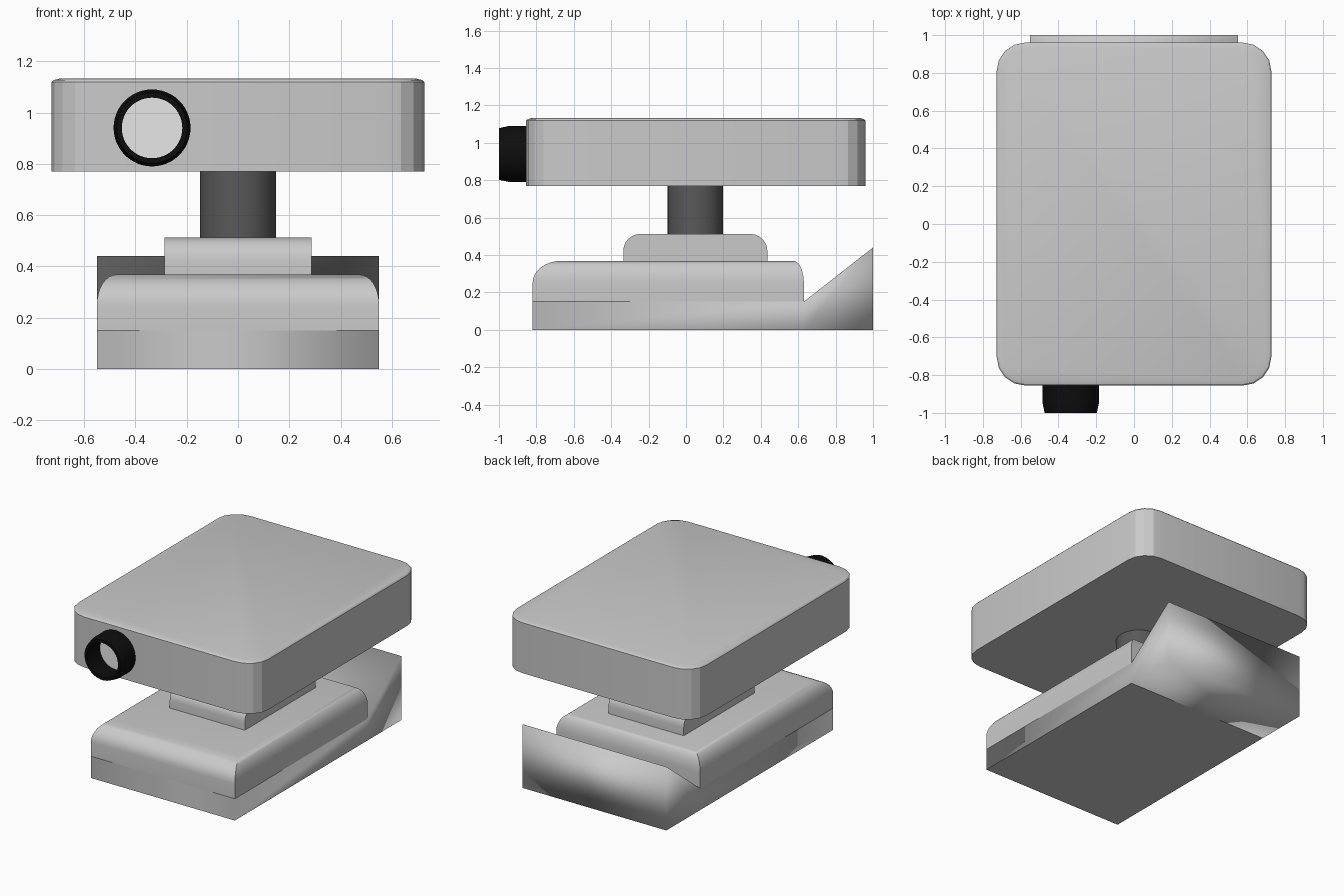
import bpy
import bmesh
import math
from mathutils import Matrix

cube = bpy.data.objects.get("Cube")
if cube:
    bpy.data.objects.remove(cube, do_unlink=True)


def material(name, r, g, b):
    m = bpy.data.materials.new(name)
    m.use_nodes = True
    m.diffuse_color = (r, g, b, 1)
    m.node_tree.nodes["Principled BSDF"].inputs["Base Color"].default_value = (r, g, b, 1)
    return m


LIGHT = material("light grey", 0.59, 0.59, 0.59)
DARK = material("dark grey", 0.1, 0.1, 0.1)
BLACK = material("black", 0.004, 0.004, 0.004)
WHITE = material("white", 0.95, 0.95, 0.95)


def finish(bm, name, mat, angle=None):
    """Turn a bmesh into a named object, optionally smooth by angle."""
    bmesh.ops.recalc_face_normals(bm, faces=bm.faces)
    mesh = bpy.data.meshes.new(name)
    bm.to_mesh(mesh)
    bm.free()
    mesh.materials.append(mat)
    ob = bpy.data.objects.new(name, mesh)
    bpy.context.scene.collection.objects.link(ob)
    if angle:
        bpy.ops.object.select_all(action='DESELECT')
        ob.select_set(True)
        bpy.context.view_layer.objects.active = ob
        bpy.ops.object.shade_smooth_by_angle(angle=math.radians(angle))
    return ob


def loft(rings, capped=True, closed=False):
    """Bridge rings of points with equal counts."""
    bm = bmesh.new()
    loops = [[bm.verts.new(p) for p in ring] for ring in rings]
    pairs = list(zip(loops, loops[1:]))
    if closed:
        pairs.append((loops[-1], loops[0]))
    for a, b in pairs:
        for i in range(len(a)):
            j = (i + 1) % len(a)
            bm.faces.new((a[i], a[j], b[j], b[i]))
    if capped and not closed:
        bm.faces.new(loops[0])
        bm.faces.new(loops[-1])
    return bm


def rounded_rect(x0, x1, y0, y1, r, z, steps=4):
    pts = []
    corners = ((x1 - r, y1 - r), (x0 + r, y1 - r), (x0 + r, y0 + r), (x1 - r, y0 + r))
    for k, (cx, cy) in enumerate(corners):
        for i in range(steps + 1):
            t = math.pi / 2 * (k + i / steps)
            pts.append((cx + r * math.cos(t), cy + r * math.sin(t), z))
    return pts


def circle(cx, cz, r, y, n=48):
    return [(cx + r * math.cos(2 * math.pi * i / n), y,
             cz + r * math.sin(2 * math.pi * i / n)) for i in range(n)]


# Foot with the raised tail, softly shaded around its corners
W = 0.55
bm = bmesh.new()
outline = [(-0.82, 0), (0.63, 0), (1, 0), (1, 0.44), (0.63, 0.15), (-0.82, 0.15)]
left, right = [[bm.verts.new((x, y, z)) for y, z in outline] for x in (-W, W)]
for i in range(6):
    j = (i + 1) % 6
    bm.faces.new((left[i], left[j], right[j], right[i]))
for side in (left, right):
    bm.faces.new([side[i] for i in (0, 1, 4, 5)])
    bm.faces.new([side[i] for i in (1, 2, 3, 4)])
bmesh.ops.recalc_face_normals(bm, faces=bm.faces)
for f in bm.faces:
    f.smooth = True
    c = f.calc_center_median()
    if abs(f.normal.z) > 0.9 and c.y < 0.6:
        for e in f.edges:
            e.smooth = False
finish(bm, "foot", LIGHT)

# Pillow-topped body on the foot
rings = [[(-W, -0.82, 0.15), (W, -0.82, 0.15), (W, 0.63, 0.15), (-W, 0.63, 0.15)]]
for i in range(9):
    t = math.pi / 2 * i / 8
    d, z = 1 - math.cos(t), 0.25 + 0.118 * math.sin(t)
    x, y0, y1 = W - 0.075 * d, -0.82 + 0.15 * d, 0.63 - 0.055 * d
    rings.append([(-x, y0, z), (x, y0, z), (x, y1, z), (-x, y1, z)])
finish(loft(rings), "body", LIGHT, 35)

# Mounting block with rounded front and back top edges
profile = [(-0.335, 0.36), (0.435, 0.36)]
for cy, start in ((0.345, 0), (-0.245, 90)):
    for i in range(7):
        t = math.radians(start + 15 * i)
        profile.append((cy + 0.09 * math.cos(t), 0.422 + 0.09 * math.sin(t)))
finish(loft([[(x, y, z) for y, z in profile] for x in (-0.287, 0.287)]),
       "mounting_block", LIGHT, 35)

# Stem
bm = bmesh.new()
bmesh.ops.create_cone(bm, cap_ends=True, segments=48, radius1=0.148, radius2=0.148,
                      depth=0.28, matrix=Matrix.Translation((0, 0.05, 0.64)))
finish(bm, "stem", DARK, 35)

# Head with faceted corners and a fine top bevel
head = [rounded_rect(-0.727 + d, 0.727 - d, -0.855 + d, 0.96 - d, 0.15 - d, z)
        for d, z in ((0, 0.77), (0, 1.118), (0.008, 1.126), (0.03, 1.132))]
finish(loft(head), "head", LIGHT, 20)

# Lens tube and lens
CX, CZ = -0.335, 0.94
tube = [circle(CX, CZ, r, y) for r, y in
        ((0.15, -0.85), (0.15, -0.945), (0.138, -1.0), (0.118, -1.0), (0.118, -0.85))]
finish(loft(tube, closed=True), "lens_tube", BLACK, 35)
finish(loft([circle(CX, CZ, 0.118, y) for y in (-0.853, -0.86)]), "lens", WHITE, 35)
